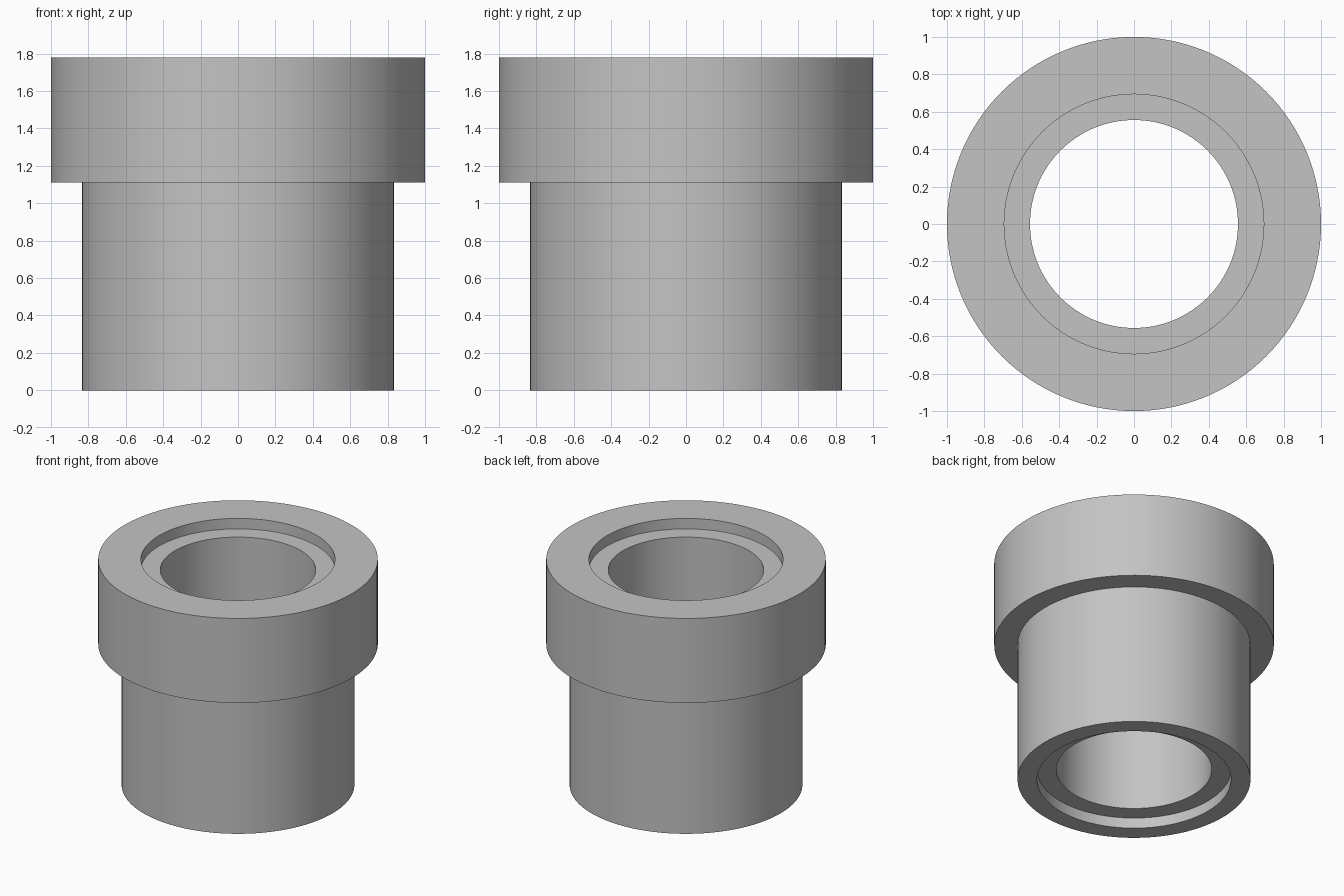
import bpy
import bmesh
import math

SEGMENTS = 128

cube = bpy.data.objects.get("Cube")
if cube:
    bpy.data.objects.remove(cube, do_unlink=True)

# Plain grey metal
grey = bpy.data.materials.new("light_grey")
grey.use_nodes = True
colour = (0.55, 0.55, 0.55, 1.0)
grey.diffuse_color = colour
grey.node_tree.nodes["Principled BSDF"].inputs["Base Color"].default_value = colour

# Main dimensions
height, collar_base = 1.778, 1.111
collar_r, sleeve_r = 1.0, 0.833
recess_r, bore_r, recess_depth = 0.694, 0.556, 0.083

# Closed cross-section (radius, height), with a recess at each end of the bore
profile = [
    (recess_r, 0), (sleeve_r, 0),
    (sleeve_r, collar_base), (collar_r, collar_base),
    (collar_r, height), (recess_r, height),
    (recess_r, height - recess_depth), (bore_r, height - recess_depth),
    (bore_r, recess_depth), (recess_r, recess_depth),
]

# Revolve the section into a flanged bushing
bm = bmesh.new()
verts = [bm.verts.new((r, 0, z)) for r, z in profile]
edges = [bm.edges.new((a, b)) for a, b in zip(verts, verts[1:] + verts[:1])]
bmesh.ops.spin(bm, geom=verts + edges, cent=(0, 0, 0), axis=(0, 0, 1),
               angle=math.tau, steps=SEGMENTS, use_merge=True)
bmesh.ops.remove_doubles(bm, verts=bm.verts, dist=0.0001)
bmesh.ops.recalc_face_normals(bm, faces=bm.faces)
mesh = bpy.data.meshes.new("flanged_bushing")
bm.to_mesh(mesh)
bm.free()
mesh.materials.append(grey)

bushing = bpy.data.objects.new("flanged_bushing", mesh)
bpy.context.collection.objects.link(bushing)

# Smooth round walls with crisp rims
bpy.ops.object.select_all(action='DESELECT')
bushing.select_set(True)
bpy.context.view_layer.objects.active = bushing
bpy.ops.object.shade_smooth_by_angle(angle=math.radians(30))
